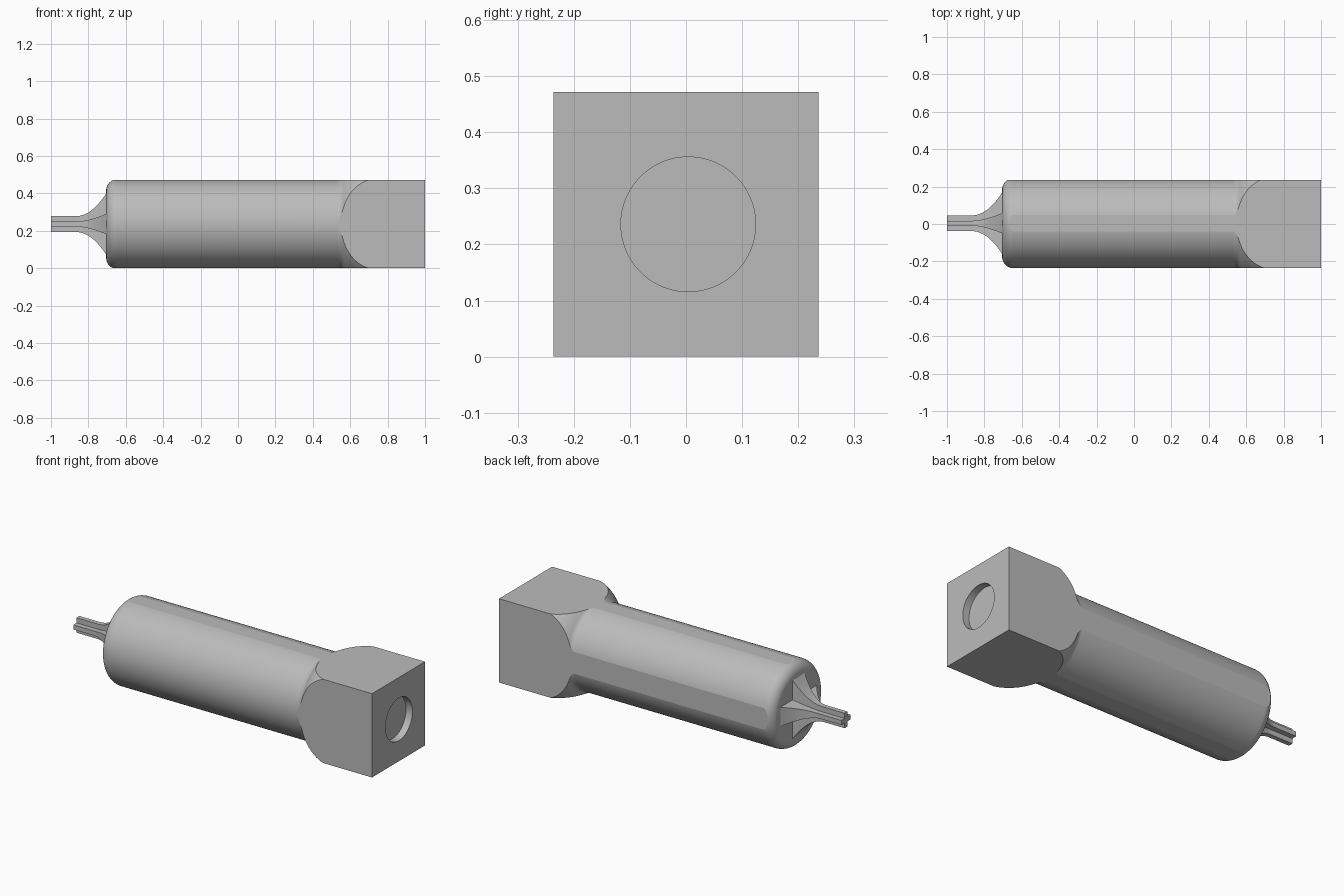
import bpy, bmesh
from math import sin, cos, pi, radians

if "Cube" in bpy.data.objects:
    bpy.data.objects.remove(bpy.data.objects["Cube"], do_unlink=True)

HALF = 0.236        # half width of the square stock
AXIS_Y = 0.004      # turning axis
SEGMENTS = 96

grey = bpy.data.materials.new("plain grey")
grey.use_nodes = True
colour = (0.5, 0.5, 0.5, 1)
grey.diffuse_color = colour
grey.node_tree.nodes["Principled BSDF"].inputs["Base Color"].default_value = colour


def loft(name, rings):
    """Closed solid through a list of equal-length rings of points."""
    bm = bmesh.new()
    loops = [[bm.verts.new(p) for p in ring] for ring in rings]
    n = len(loops[0])
    for a, b in zip(loops, loops[1:]):
        for i in range(n):
            j = (i + 1) % n
            bm.faces.new((a[i], a[j], b[j], b[i]))
    bm.faces.new(loops[0])
    bm.faces.new(loops[-1])
    bmesh.ops.recalc_face_normals(bm, faces=bm.faces)
    mesh = bpy.data.meshes.new(name)
    bm.to_mesh(mesh)
    bm.free()
    mesh.materials.append(grey)
    obj = bpy.data.objects.new(name, mesh)
    bpy.context.collection.objects.link(obj)
    return obj


def turned(name, profile):
    """Solid turned about the long axis from (x, radius) points."""
    angles = [2 * pi * (i + 0.5) / SEGMENTS for i in range(SEGMENTS)]
    return loft(name, [[(x, AXIS_Y + r * cos(a), HALF + r * sin(a)) for a in angles]
                       for x, r in profile])


def arc(x, r, radius, start, end, steps):
    """Profile points of an arc, angles in degrees."""
    angles = [radians(start + (end - start) * i / steps) for i in range(steps + 1)]
    return [(x + radius * cos(a), r + radius * sin(a)) for a in angles]


def cut(obj, cutter, operation):
    mod = obj.modifiers.new(operation, 'BOOLEAN')
    mod.operation, mod.solver, mod.object = operation, 'EXACT', cutter
    activate(obj)
    bpy.ops.object.modifier_apply(modifier=mod.name)
    bpy.data.objects.remove(cutter, do_unlink=True)


def activate(obj):
    bpy.ops.object.select_all(action='DESELECT')
    obj.select_set(True)
    bpy.context.view_layer.objects.active = obj


# Barrel: rounded end, straight shank, flare into the square head
rounded_end = arc(-0.645, 0.18, 0.06, 180, 90, 16)
hollow = arc(0.53, 0.285, 0.045, -90, -40, 10)
hx, hr = hollow[-1]
shoulder = arc(hx + 0.24 * sin(radians(50)), hr - 0.24 * cos(radians(50)), 0.24, 140, 90, 14)
body = turned("barrel_and_head", rounded_end + hollow + shoulder[1:] + [(1.1, shoulder[-1][1])])

# Square stock trims the head and the narrow flats along the barrel
square = [(-HALF, 0), (HALF, 0), (HALF, 2 * HALF), (-HALF, 2 * HALF)]
cut(body, loft("stock_cutter", [[(x, y, z) for y, z in square] for x in (-1.2, 1)]), 'INTERSECT')

# Shallow round recess in the head
cut(body, turned("recess_cutter", [(0.96, 0.12), (1.1, 0.12)]), 'DIFFERENCE')
activate(body)
bpy.ops.object.shade_smooth_by_angle(angle=radians(8))


# Cross-shaped tang, flaring where it meets the barrel
def cross(x, a, b):
    quarter = [(a, -b), (a, b), (b, b)]
    points = []
    for k in range(4):
        c, s = round(cos(k * pi / 2)), round(sin(k * pi / 2))
        points += [(x, AXIS_Y + c * y - s * z, HALF + s * y + c * z) for y, z in quarter]
    return points


rings = [cross(-1, 0.042, 0.013), cross(-0.87, 0.042, 0.013)]
STEPS = 12
for i in range(1, STEPS + 1):
    t = i / STEPS
    rings.append(cross(-0.87 + 0.167 * t, 0.042 + 0.125 * t ** 2.1, 0.013 + 0.042 * t ** 1.7))
tang = loft("cross_tang", rings)
activate(tang)
bpy.ops.object.shade_smooth_by_angle(angle=radians(20))
